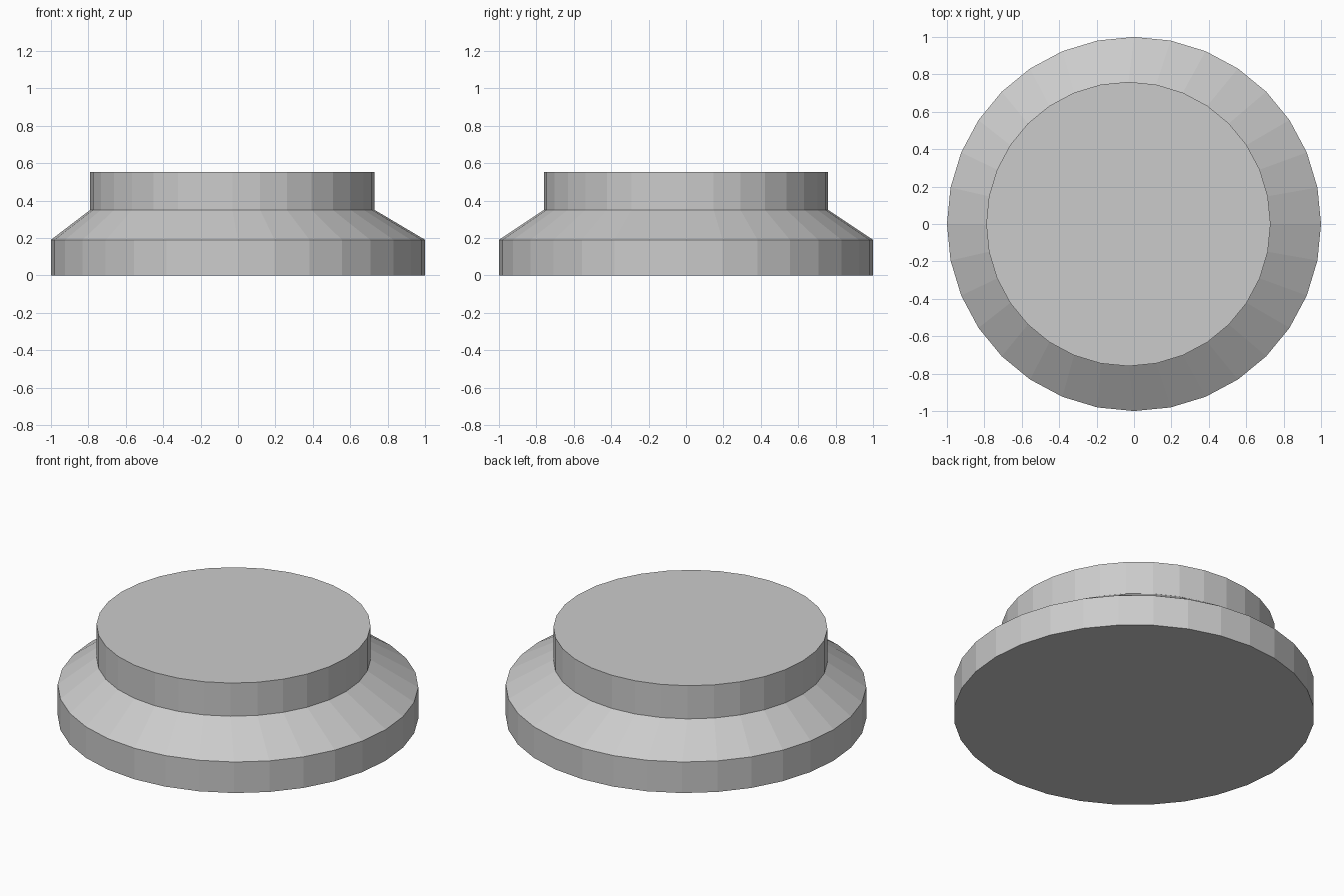
import bpy, bmesh
from math import cos, sin, tau

if "Cube" in bpy.data.objects:
    bpy.data.objects.remove(bpy.data.objects["Cube"])

SIDES = 32

# Stepped button: (height, radius, x offset) for each ring
rings = [(0.0, 1.0, 0.0), (0.19, 1.0, 0.0), (0.35, 0.76, -0.03), (0.553, 0.76, -0.03)]

bm = bmesh.new()
loops = [[bm.verts.new((dx + r * cos(tau * i / SIDES), r * sin(tau * i / SIDES), z))
          for i in range(SIDES)] for z, r, dx in rings]

# Side walls
for low, high in zip(loops, loops[1:]):
    for i in range(SIDES):
        j = (i + 1) % SIDES
        bm.faces.new((low[i], low[j], high[j], high[i]))

# Bottom and top caps
bm.faces.new(loops[0][::-1])
bm.faces.new(loops[-1])

mesh = bpy.data.meshes.new("stepped_round_base")
bm.to_mesh(mesh)
bm.free()
bpy.context.collection.objects.link(bpy.data.objects.new("stepped_round_base", mesh))
